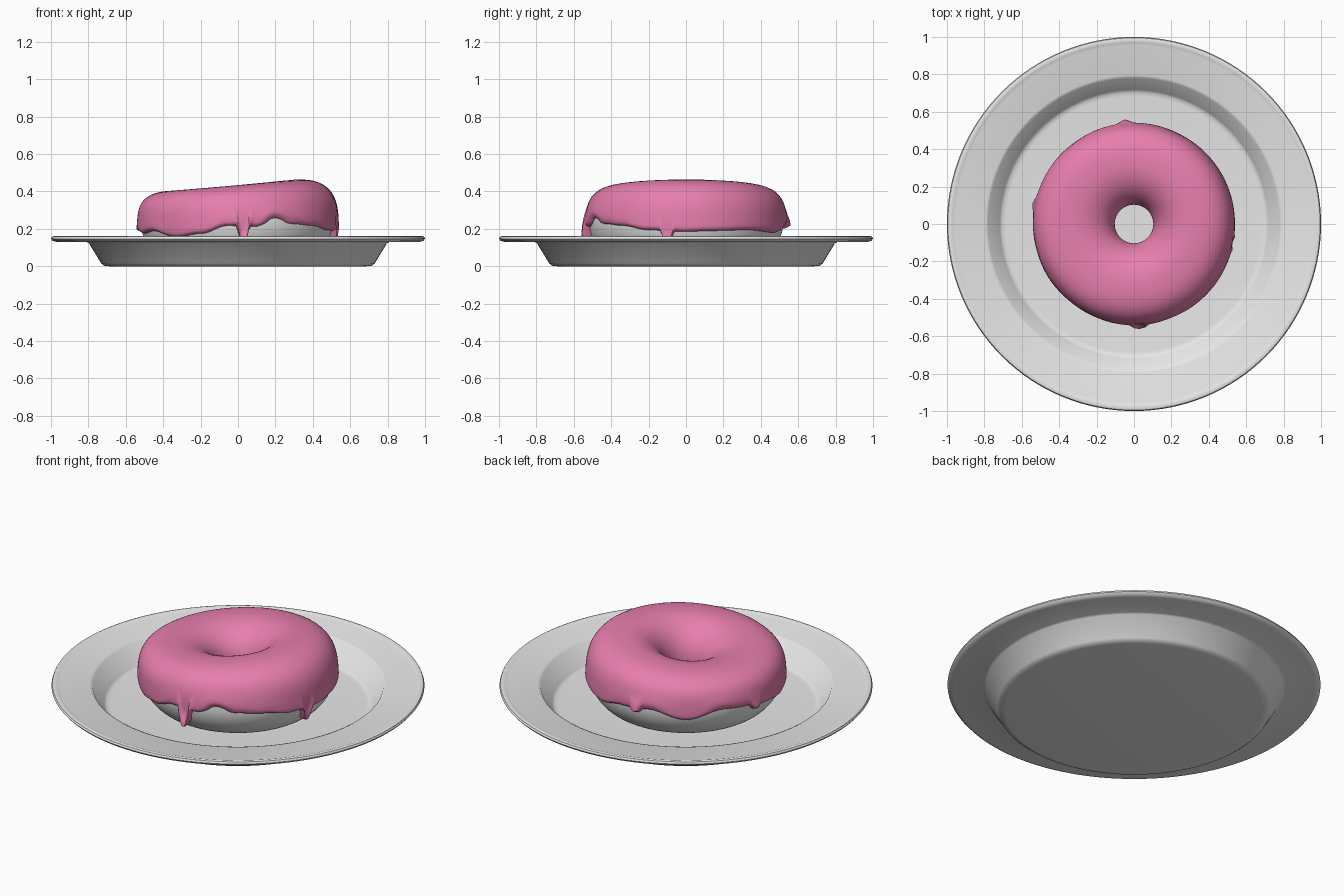
import bpy, bmesh
from math import sin, cos, pi, radians, asin, exp, sqrt

MAJOR, CENTRE_Z = 0.32, 0.235
DOUGH_R, ICING_R = 0.2, 0.217

if "Cube" in bpy.data.objects:
    bpy.data.objects.remove(bpy.data.objects["Cube"])


def material(name, rgb):
    mat = bpy.data.materials.new(name)
    mat.use_nodes = True
    mat.diffuse_color = (*rgb, 1)
    bsdf = next(n for n in mat.node_tree.nodes if n.type == 'BSDF_PRINCIPLED')
    bsdf.inputs["Base Color"].default_value = (*rgb, 1)
    return mat


def ring_surface(name, point, around, across, closed, mat):
    """Sweep a cross-section of points round the vertical axis."""
    bm = bmesh.new()
    grid = [[bm.verts.new(point(2 * pi * i / around, j)) for j in range(across)]
            for i in range(around)]
    for i in range(around):
        a, b = grid[i], grid[(i + 1) % around]
        for j in range(across if closed else across - 1):
            k = (j + 1) % across
            bm.faces.new((a[j], b[j], b[k], a[k]))
    bmesh.ops.remove_doubles(bm, verts=bm.verts, dist=1e-5)
    mesh = bpy.data.meshes.new(name)
    bm.to_mesh(mesh)
    bm.free()
    mesh.materials.append(mat)
    obj = bpy.data.objects.new(name, mesh)
    bpy.context.collection.objects.link(obj)
    bpy.ops.object.select_all(action='DESELECT')
    obj.select_set(True)
    bpy.context.view_layer.objects.active = obj
    bpy.ops.object.shade_smooth_by_angle(angle=radians(40))
    return obj


def doughnut(theta, phi, r):
    """Lopsided ring: fuller upper shoulder, lower on one side."""
    c, s = cos(phi), sin(phi)
    lift = (0.03 * cos(theta) - 0.018) * max(0, s)
    if c > 0 and s > 0:
        c, s = c ** 0.75, s ** 0.75
    d = MAJOR + r * c
    return d * cos(theta), d * sin(theta), CENTRE_Z + r * s + lift


grey = material("light grey", (0.8, 0.8, 0.8))
pink = material("pink icing", (0.8, 0.21, 0.42))

# Plate: lathed closed profile, underside first
PLATE = [(0, 0), (0.69, 0), (0.715, 0.003), (0.732, 0.016), (0.797, 0.124),
         (0.81, 0.13), (0.97, 0.13), (0.99, 0.135), (1, 0.147), (0.995, 0.158),
         (0.983, 0.162), (0.97, 0.158), (0.955, 0.153), (0.795, 0.153),
         (0.78, 0.147), (0.718, 0.046), (0.705, 0.037), (0.685, 0.035), (0, 0.035)]
ring_surface("plate",
             lambda t, j: (PLATE[j][0] * cos(t), PLATE[j][0] * sin(t), PLATE[j][1]),
             128, len(PLATE), False, grey)

# Dough ring
ring_surface("dough", lambda t, j: doughnut(t, 2 * pi * j / 64, DOUGH_R),
             128, 64, True, grey)

# Icing hem: height by angle in degrees
HEM = [(0, 0.18), (13, 0.185), (40, 0.19), (65, 0.175), (85, 0.215), (104, 0.23),
       (125, 0.18), (146, 0.23), (161, 0.22), (178, 0.19), (196, 0.17),
       (210, 0.185), (230, 0.15), (248, 0.17), (264, 0.215), (280, 0.21),
       (292, 0.247), (305, 0.225), (320, 0.215), (337, 0.19), (360, 0.18)]
# Drips: angle, drop, bulge
DRIPS = [(273, 0.09, 0.045), (349, 0.07, 0.02), (95, 0.025, 0.02), (169, 0.025, 0.015)]


def hem_height(deg):
    for (a, za), (b, zb) in zip(HEM, HEM[1:]):
        if a <= deg <= b:
            t = (deg - a) / (b - a)
            z = za + (zb - za) * t * t * (3 - 2 * t)
            break
    for centre, drop, _ in DRIPS:
        z -= drop * exp(-((deg - centre) / 3) ** 4)
    return z


ACROSS = 56


def icing_point(theta, j):
    deg = theta * 180 / pi
    start = asin((hem_height(deg) - CENTRE_Z) / ICING_R)
    end = radians(205 + 6 * sin(3 * theta))
    phi = start + (end - start) * (1 - cos(pi * j / (ACROSS - 1))) / 2
    from_hem, from_hole = (phi - start) * ICING_R, (end - phi) * ICING_R
    # Rounded lip at both borders
    w = min(1, min(from_hem, from_hole) / 0.022)
    r = DOUGH_R - 0.004 + (ICING_R - DOUGH_R + 0.004) * sqrt(max(0, 1 - (1 - w) ** 2))
    # Slight bead along the hem, fuller at each drip
    lip = 0.004
    for centre, _, bulge in DRIPS:
        lip += bulge * exp(-((deg - centre) / 3.2) ** 2)
    r += lip * w * exp(-((from_hem - 0.025) / 0.035) ** 2)
    return doughnut(theta, phi, r)


ring_surface("icing", icing_point, 288, ACROSS, False, pink)
